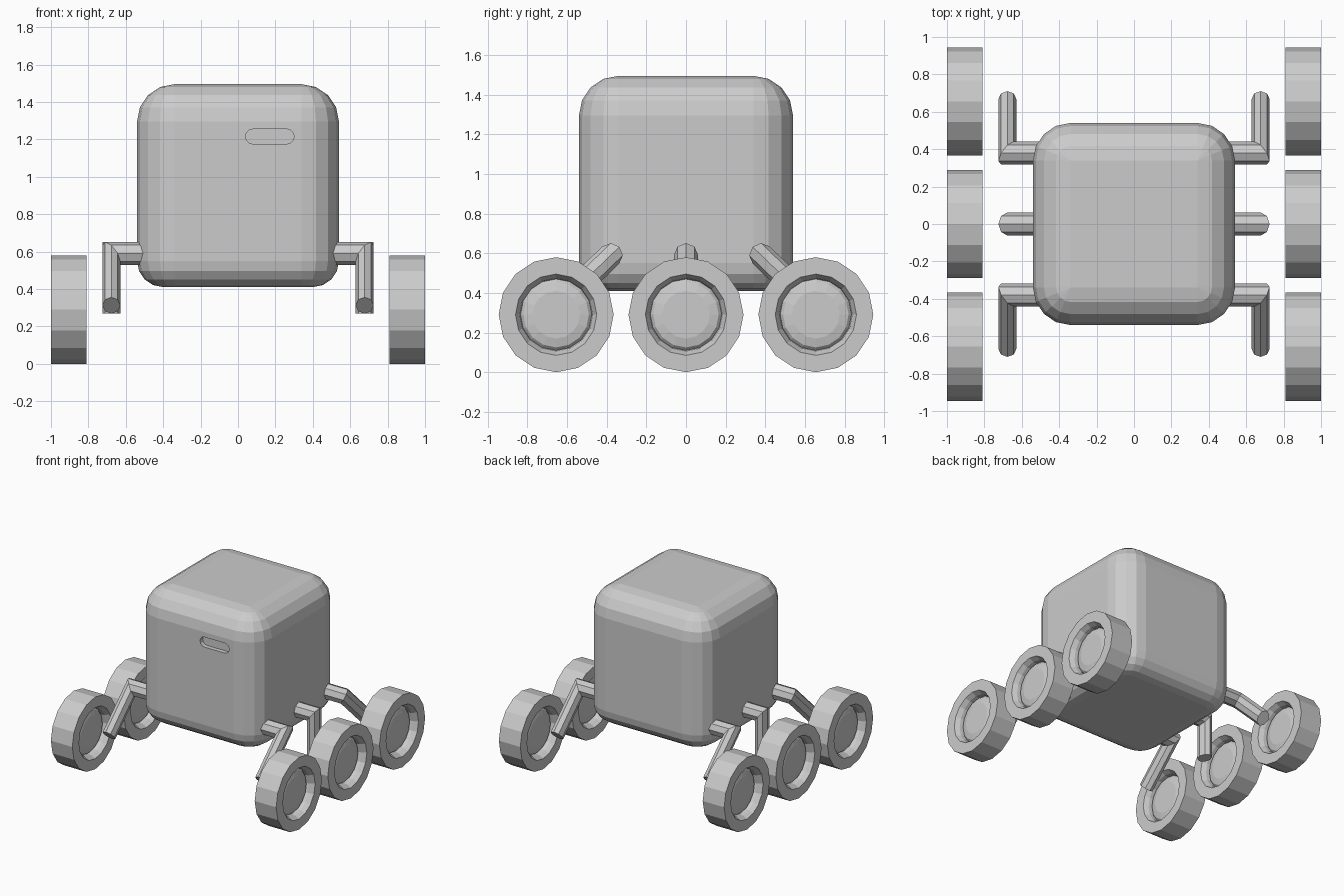
import bpy, bmesh
from math import sin, cos, pi, radians
from mathutils import Vector

if "Cube" in bpy.data.objects:
    bpy.data.objects.remove(bpy.data.objects["Cube"])


def loft(name, rings):
    """Skin a list of equal-length vertex rings and cap both ends."""
    bm = bmesh.new()
    vs = [[bm.verts.new(p) for p in r] for r in rings]
    n = len(rings[0])
    for a, b in zip(vs, vs[1:]):
        for i in range(n):
            j = (i + 1) % n
            bm.faces.new((a[i], a[j], b[j], b[i]))
    bm.faces.new(vs[0])
    bm.faces.new(vs[-1])
    bmesh.ops.remove_doubles(bm, verts=bm.verts, dist=1e-4)
    bmesh.ops.recalc_face_normals(bm, faces=bm.faces)
    me = bpy.data.meshes.new(name)
    bm.to_mesh(me)
    bm.free()
    ob = bpy.data.objects.new(name, me)
    bpy.context.collection.objects.link(ob)
    return ob


# Body: rounded box with a softer top than bottom
HALF, R, SEG = 0.54, 0.20, 4
Z0, Z1, RB = 0.41, 1.495, 0.14


def body_ring(inset, z):
    r, c = R - inset, HALF - R
    pts = []
    for k, (sx, sy) in enumerate(((1, 1), (-1, 1), (-1, -1), (1, -1))):
        for i in range(SEG + 1):
            a = (k + i / SEG) * pi / 2
            pts.append((sx * c + r * cos(a), sy * c + r * sin(a), z))
    return pts


arc = [i / SEG * pi / 2 for i in range(SEG + 1)]
rings = [body_ring(RB * (1 - cos(a)), Z0 + RB * (1 - sin(a))) for a in reversed(arc)]
rings += [body_ring(R * (1 - cos(a)), Z1 - R * (1 - sin(a))) for a in arc]
body = loft("body", rings)

# Recessed slot on the front
slot = []
for y in (-0.6, -HALF + 0.035):
    ring = []
    for s in (1, -1):
        for i in range(7):
            a = -pi / 2 + i * pi / 6
            ring.append((0.17 + s * (0.09 + 0.04 * cos(a)), y, 1.215 + s * 0.04 * sin(a)))
    slot.append(ring)
cutter = loft("slot_cutter", slot)
cutter.hide_render = True
mod = body.modifiers.new("slot", 'BOOLEAN')
mod.operation, mod.solver, mod.object = 'DIFFERENCE', 'EXACT', cutter
bpy.context.view_layer.objects.active = body
bpy.ops.object.modifier_apply(modifier=mod.name)
bpy.data.objects.remove(cutter)


# Legs: eight-sided bent struts with a mitred elbow
def leg(name, side, y, dy, dz):
    x = Vector((side, 0, 0))
    step = Vector((0, dy, dz))
    d = step.normalized()
    w = x.cross(d)
    elbow = Vector((side * 0.677, y, 0.59))
    start = Vector((side * 0.45, y, 0.59))
    sections = ((start, -0.061 * d), (elbow, 0.048 * x - 0.061 * d), (elbow + step, 0.048 * x))
    ang = [i * pi / 4 for i in range(8)]
    loft(name, [[c + u * cos(a) + w * 0.061 * sin(a) for a in ang] for c, u in sections])


# Wheels: 16-sided, dished on both faces with a domed hub
half_profile = [(0.02, 0.055), (0.12, 0.055), (0.165, 0.045), (0.18, 0.03),
                (0.185, 0.06), (0.205, 0.095), (0.29, 0.095)]
profile = half_profile + [(r, -w) for r, w in reversed(half_profile)]


def wheel(name, side, y):
    ang = [i * pi / 8 for i in range(16)]
    loft(name, [[(side * 0.905 + w, y + r * cos(a), 0.29 + r * sin(a)) for a in ang]
                for r, w in profile])


for side, sn in ((-1, "left"), (1, "right")):
    for k, kn in ((-1, "front"), (0, "middle"), (1, "back")):
        leg(f"{kn}_{sn}_leg", side, k * 0.38, k * 0.288, -0.278 if k else -0.32)
        wheel(f"{kn}_{sn}_wheel", side, k * 0.655)
